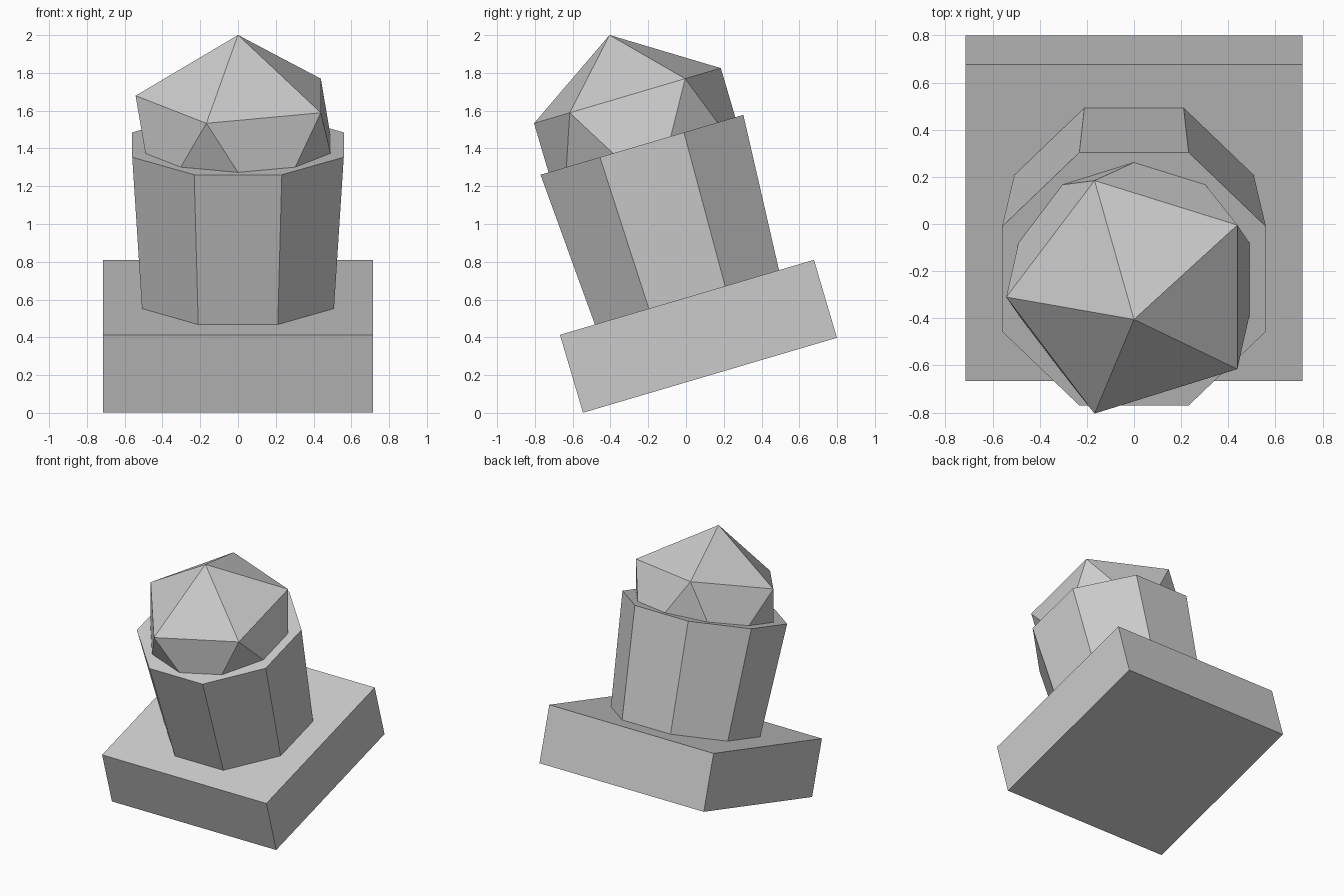
import bpy, bmesh, math
from mathutils import Matrix, Vector

if "Cube" in bpy.data.objects:
    bpy.data.objects.remove(bpy.data.objects["Cube"])

TILT = math.radians(16.45)
BASE_H, COLUMN_H = 0.43, 0.842
# every part stacks along one leaning axis, starting at the base centre
LEAN = Matrix.Translation((0, 0.066, 0.4055)) @ Matrix.Rotation(TILT, 4, 'X')

grey = bpy.data.materials.new("light_grey")
grey.diffuse_color = (0.6, 0.6, 0.6, 1)
grey.use_nodes = True
grey.node_tree.nodes["Principled BSDF"].inputs["Base Color"].default_value = grey.diffuse_color


def add_part(name, bm, height, turn=0.0):
    """Place a flat-shaded part at a height along the leaning axis."""
    bm.transform(Matrix.Rotation(math.radians(turn), 4, 'Z'))
    mesh = bpy.data.meshes.new(name)
    bm.to_mesh(mesh)
    bm.free()
    mesh.materials.append(grey)
    obj = bpy.data.objects.new(name, mesh)
    obj.matrix_world = LEAN @ Matrix.Translation((0, 0, height))
    bpy.context.collection.objects.link(obj)


# square base slab
bm = bmesh.new()
bmesh.ops.create_cube(bm, size=1)
bmesh.ops.scale(bm, vec=Vector((1.428, 1.402, BASE_H)), verts=bm.verts)
add_part("base", bm, 0)

# eight-sided column, widening upwards
bm = bmesh.new()
bmesh.ops.create_cone(bm, cap_ends=True, segments=8, radius1=0.55,
                      radius2=0.606, depth=COLUMN_H)
add_part("column", bm, BASE_H / 2 + COLUMN_H / 2, 22.5)

# faceted ball, half sunk into the column top
bm = bmesh.new()
bmesh.ops.create_icosphere(bm, subdivisions=1, radius=0.606)
add_part("ball", bm, BASE_H / 2 + COLUMN_H, 180)
